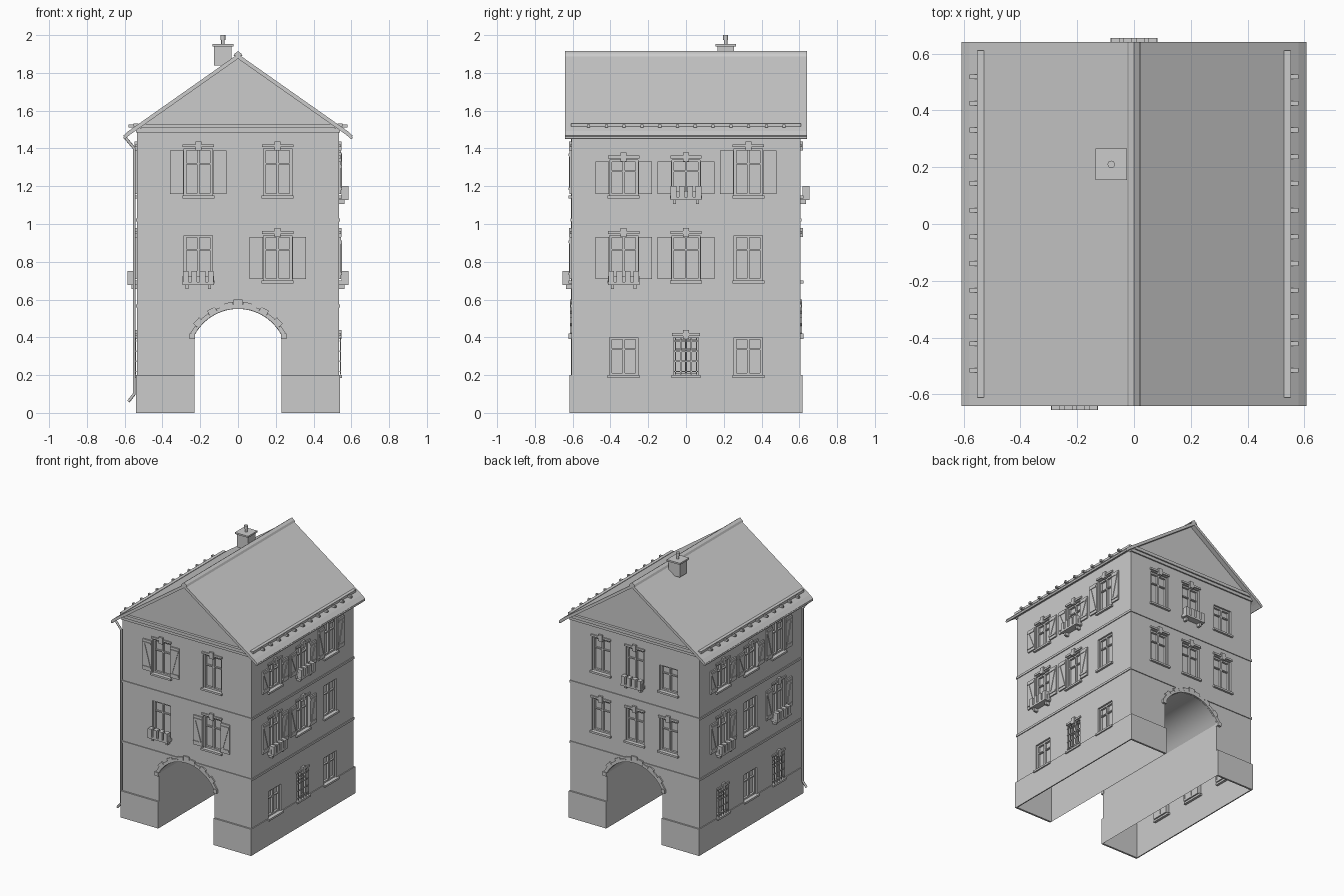
import bpy, bmesh, math
from mathutils import Matrix, Vector

if "Cube" in bpy.data.objects:
    bpy.data.objects.remove(bpy.data.objects["Cube"])

T, R = Matrix.Translation, Matrix.Rotation
HX, HY = 0.535, 0.605          # half width and half depth of the walls
parts = {}


def box(part, M, u0, u1, d0, d1, z0, z1, tilt=0.0):
    """Box in wall space: u along the wall, d outward, z up."""
    bm = parts.setdefault(part, bmesh.new()) if part not in parts else parts[part]
    c = T(((u0 + u1) / 2, -(d0 + d1) / 2, (z0 + z1) / 2))
    s = Matrix.Diagonal((u1 - u0, d1 - d0, z1 - z0, 1))
    bmesh.ops.create_cube(bm, size=1, matrix=M @ c @ R(tilt, 4, 'Y') @ s)


def finish(name, bm):
    bmesh.ops.recalc_face_normals(bm, faces=bm.faces)
    me = bpy.data.meshes.new(name)
    bm.to_mesh(me)
    bm.free()
    ob = bpy.data.objects.new(name, me)
    bpy.context.collection.objects.link(ob)
    return ob


def prism(name, profile, hy):
    """Extrude an (x, z) profile along y."""
    bm = bmesh.new()
    f = bm.faces.new([bm.verts.new((x, -hy, z)) for x, z in profile])
    ext = bmesh.ops.extrude_face_region(bm, geom=[f])
    bmesh.ops.translate(bm, vec=(0, 2 * hy, 0),
                        verts=[v for v in ext['geom'] if isinstance(v, bmesh.types.BMVert)])
    return finish(name, bm)


def smooth(ob, angle=35):
    bpy.ops.object.select_all(action='DESELECT')
    ob.select_set(True)
    bpy.context.view_layer.objects.active = ob
    bpy.ops.object.shade_smooth_by_angle(angle=math.radians(angle))


def wall(angle, dist):
    return R(math.radians(angle), 4, 'Z') @ T((0, -dist, 0))


FRONT, RIGHT, BACK, LEFT = wall(0, HY), wall(90, HX), wall(180, HY), wall(270, HX)


def window(M, u, z0, z1, flags):
    w = 0.066 if 'g' in flags else 0.075
    box('window_cutter', M, u - w, u + w, -0.028, 0.05, z0, z1)
    # casement frame with mullion and cross bar
    a, b = -0.03, -0.012
    for x0, x1 in ((-w, -w + .012), (w - .012, w), (-.006, .006)):
        box('window_frames', M, u + x0, u + x1, a, b, z0, z1)
    for h in (z0, z1 - .012):
        box('window_frames', M, u - w, u + w, a, b - .001, h, h + .012)
    zb = z0 + (z1 - z0) * .66
    box('window_frames', M, u - w, u + w, a, b - .003, zb, zb + .008)
    # sill
    box('window_sills', M, u - w - .01, u + w + .01, -.02, .016, z0 - .014, z0)
    if 'k' in flags:      # hood moulding and keystone
        box('window_hoods', M, u - w - .008, u + w + .008, -.004, .009, z1 + .008, z1 + .022)
        box('window_hoods', M, u - .016, u + .016, -.006, .014, z1 - .01, z1 + .038)
    if 's' in flags:      # open shutters with Z bracing
        for s in (-1, 1):
            c, h = u + s * .114, (z1 - z0) - .02
            box('shutters', M, c - .036, c + .036, .001, .011, z0 + .01, z1 - .01)
            for zz in (z0 + .03, z1 - .04):
                box('shutter_braces', M, c - .034, c + .034, .01, .016, zz, zz + .012)
            L, zc = math.hypot(.06, h - .05), (z0 + z1) / 2
            box('shutter_braces', M, c - .006, c + .006, .01, .015, zc - L / 2, zc + L / 2,
                s * math.atan2(.05, h - .05))
    if 'g' in flags:      # iron grille
        for i in range(5):
            x = u - .056 + .028 * i
            box('window_grilles', M, x - .003, x + .003, .004, .01, z0 + .002, z1)
        for i in range(4):
            zz = z0 + .02 + i * (z1 - z0 - .04) / 3
            box('window_grilles', M, u - w, u + w, .002, .008, zz - .003, zz + .003)
    if 'b' in flags:      # flower box on brackets
        box('flower_boxes', M, u - .083, u + .083, .0, .05, z0 - .022, z0 - .008)
        box('flower_boxes', M, u - .083, u + .083, .012, .03, z0 - .01, z0 + .025)
        for s in (-1, 1):
            box('flower_boxes', M, u + s * .06 - .008, u + s * .06 + .008, 0, .03, z0 - .045, z0 - .02)
        for i in range(4):
            x = u - .066 + .044 * i
            box('flower_boxes', M, x - .015, x + .015, .012, .05, z0 - .01, z0 + .05)


G, M1, U1, U2 = (.2, .4), (.7, .94), (1.15, 1.34), (1.15, 1.4)
layout = [
    (FRONT, [(-.21, U2, 'sk'), (.21, U2, 'k'), (-.21, M1, 'b'), (.21, M1, 'sk')]),
    (RIGHT, [(-.33, U1, 'sk'), (0, U1, 'skb'), (.33, U2, 'sk'), (-.33, M1, 'skb'), (0, M1, 'sk'),
             (.33, M1, ''), (-.33, G, ''), (0, G, 'gk'), (.33, G, '')]),
    (BACK, [(-.28, U2, 'k'), (0, U2, 'kb'), (.28, U1, ''),
            (-.28, M1, 'k'), (0, M1, 'k'), (.28, M1, 'k')]),
    (LEFT, [(-.33, U1, 'sk'), (0, U1, 'sk'), (.33, U2, 'sk'), (-.33, M1, 'skb'), (0, M1, ''),
            (.33, M1, 'skb'), (-.33, G, 'gk'), (0, G, ''), (.33, G, 'gk')]),
]
# back wall windows are numbered as seen from outside
for M, wins in layout:
    for u, (z0, z1), flags in wins:
        window(M, u, z0, z1, flags)

# string courses, plinth, gable cornice
for M, half in ((FRONT, HX), (BACK, HX), (RIGHT, HY), (LEFT, HY)):
    for z in (.565, 1.02):
        box('string_courses', M, -half - .006, half + .006, -.003, .006, z - .008, z + .008)
for M in (RIGHT, LEFT):
    box('plinth', M, -HY - .012, HY + .012, -.002, .006, 0, .2)
ARC_R, ARC_Z, ARC_A = .259, .291, math.asin(.23 / .259)
for M in (FRONT, BACK):
    for s in (-1, 1):
        a, b = sorted((s * .23, s * (HX + .005)))
        box('plinth', M, a, b, -.002, .012, 0, .2)
        a, b = sorted((s * .228, s * .257))
        box('arch_imposts', M, a, b, -.01, .016, .392, .42)
    box('gable_cornice', M, -HX - .005, HX + .005, -.01, .01, 1.485, 1.507)
    box('gable_cornice', M, -.51, .51, -.01, .02, 1.507, 1.53)
    # arch stones, alternating short and long
    n = 13
    for i in range(n):
        t = -ARC_A + 2 * ARC_A * (i + .5) / n
        length = .05 if i == n // 2 else (.038 if i % 2 else .024)
        hw = ARC_R * ARC_A / n * 1.04
        Mt = M @ T((0, 0, ARC_Z)) @ R(t, 4, 'Y')
        box('arch_stones', Mt, -hw, hw, -.004, .01, ARC_R + .001, ARC_R + length)

# snow guards near both eaves
for M, s in ((RIGHT, 1), (LEFT, -1)):
    box('snow_guards', M, -.61, .61, -.007, .017, 1.515, 1.533)
    for i in range(12):
        y = -.515 + i * .094
        box('snow_guards', M, s * y - .008, s * y + .008, .01, .045, 1.512, 1.526)

# chimney
C = T((-.08, .21, 0))
box('chimney', C, -.046, .046, -.044, .044, 1.84, 1.94)
box('chimney', C, -.055, .055, -.055, .055, 1.94, 1.952)

# house body with passage, window recesses and an open underside
arc = [(ARC_R * math.sin(t), ARC_Z + ARC_R * math.cos(t))
       for t in (-ARC_A + 2 * ARC_A * i / 24 for i in range(25))]
body = prism('house_walls', [(-HX, 0), (-.23, 0)] + arc +
             [(.23, 0), (HX, 0), (HX, 1.5), (0, 1.88), (-HX, 1.5)], HY)
cutter = finish('window_cutter', parts.pop('window_cutter'))
mod = body.modifiers.new('recesses', 'BOOLEAN')
mod.operation, mod.solver, mod.object = 'DIFFERENCE', 'EXACT', cutter
bpy.context.view_layer.objects.active = body
bpy.ops.object.modifier_apply(modifier=mod.name)
bpy.data.objects.remove(cutter)
bm = bmesh.new()
bm.from_mesh(body.data)
bmesh.ops.delete(bm, geom=[f for f in bm.faces if f.calc_center_median().z < .001], context='FACES')
bm.to_mesh(body.data)
bm.free()
smooth(body, 25)

for name, mesh in parts.items():
    finish(name, mesh)

# roof, ridge cap
top = [(0, 1.9), (.58, 1.492), (.607, 1.468)]
low = [(.597, 1.452), (.57, 1.474), (0, 1.875)]
half = top + low
prism('roof', half + [(-x, z) for x, z in reversed(half) if x], .64)
prism('ridge_cap', [(-.025, 1.888), (-.018, 1.902), (0, 1.915), (.018, 1.902), (.025, 1.888), (0, 1.895)], .64)


def tube(name, points, r):
    cu = bpy.data.curves.new(name, 'CURVE')
    cu.dimensions, cu.bevel_depth, cu.bevel_resolution, cu.use_fill_caps = '3D', r, 2, True
    sp = cu.splines.new('POLY')
    sp.points.add(len(points) - 1)
    for p, co in zip(sp.points, points):
        p.co = (*co, 1)
    ob = bpy.data.objects.new(name, cu)
    bpy.context.collection.objects.link(ob)


# gutters, drainpipe, chimney pot
for side, s in (('right', 1), ('left', -1)):
    tube('gutter_' + side, [(s * .6, -.64, 1.458), (s * .6, .64, 1.458)], .008)
tube('drainpipe', [(-.595, -.6, 1.455), (-.549, -.6, 1.40), (-.549, -.6, .1), (-.58, -.6, .06)], .008)
bm = bmesh.new()
for r, z0, z1 in ((.009, 1.95, 1.985), (.013, 1.975, 2.0)):
    bmesh.ops.create_cone(bm, cap_ends=True, segments=16, radius1=r, radius2=r, depth=z1 - z0,
                          matrix=T((-.08, .21, (z0 + z1) / 2)))
smooth(finish('chimney_pot', bm))
